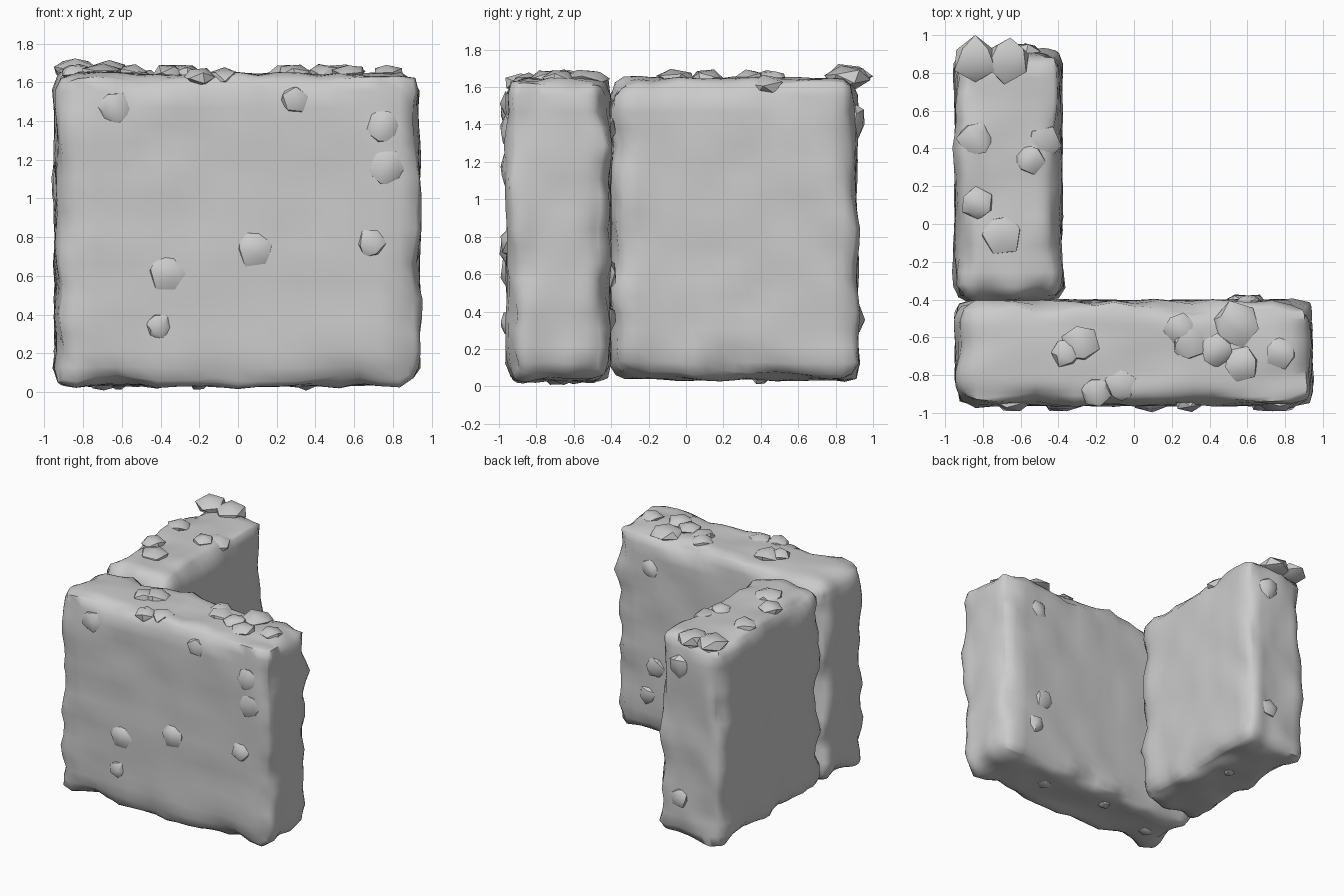
import bpy, bmesh, math, random
from mathutils import Vector, Euler, noise

if "Cube" in bpy.data.objects:
    bpy.data.objects.remove(bpy.data.objects["Cube"])

random.seed(4)
stone_mat = bpy.data.materials.new("grey stone")
stone_mat.diffuse_color = (0.6, 0.6, 0.6, 1)
stone_mat.use_nodes = True
stone_mat.node_tree.nodes["Principled BSDF"].inputs["Base Color"].default_value = stone_mat.diffuse_color


def finish(bm, name, angle):
    mesh = bpy.data.meshes.new(name)
    bm.to_mesh(mesh)
    bm.free()
    mesh.materials.append(stone_mat)
    ob = bpy.data.objects.new(name, mesh)
    bpy.context.collection.objects.link(ob)
    bpy.ops.object.select_all(action='DESELECT')
    ob.select_set(True)
    bpy.context.view_layer.objects.active = ob
    bpy.ops.object.shade_smooth_by_angle(angle=math.radians(angle))
    return ob


def slab(name, lo, hi, r=0.125):
    """Lumpy block: rounded box whose worn edges wobble more than its faces."""
    lo, hi = Vector(lo), Vector(hi)
    bm = bmesh.new()
    bmesh.ops.create_cube(bm, size=1)
    bmesh.ops.subdivide_edges(bm, edges=bm.edges[:], cuts=17, use_grid_fill=True)
    for v in bm.verts:
        p = Vector([lo[i] + (v.co[i] + 0.5) * (hi[i] - lo[i]) for i in range(3)])
        core = Vector([min(max(p[i], lo[i] + r), hi[i] - r) for i in range(3)])
        n = (p - core).normalized()
        # nearness to an edge: second smallest distance to the six planes
        dist = sorted(min(p[i] - lo[i], hi[i] - p[i]) for i in range(3))[1]
        edge = max(0, 1 - dist / 0.2)
        lump = noise.noise(p * 5) * (0.016 + 0.045 * edge)
        v.co = core + n * (r + lump)
        v.co.z = max(v.co.z, 0.005)
    bmesh.ops.recalc_face_normals(bm, faces=bm.faces[:])
    return finish(bm, name, 60)


def pebbles(name, spots, axis, depth=0.05):
    """Flattened faceted stones (x, y, z, radius), squashed along one axis."""
    bm = bmesh.new()
    for x, y, z, r in spots:
        made = bmesh.ops.create_icosphere(bm, subdivisions=1, radius=r)["verts"]
        tilt = Euler([random.uniform(0, math.tau) for _ in range(3)]).to_matrix()
        for v in made:
            a, b, c = tilt @ v.co * random.uniform(0.97, 1.1)
            c *= depth / r
            v.co = Vector((x, y, z)) + (Vector((a, b, c)) if axis == 'z'
                                        else Vector((a, -c, b)))
    bmesh.ops.recalc_face_normals(bm, faces=bm.faces[:])
    return finish(bm, name, 40)


# two walls forming an L
slab("front_wall", (-0.94, -0.957, 0.035), (0.94, -0.407, 1.647))
slab("side_wall", (-0.945, -0.402, 0.035), (-0.385, 0.917, 1.647))

# stones set in the front face
front = [(-0.64, 1.47, .09), (0.29, 1.51, .075), (0.75, 1.37, .095), (0.77, 1.16, .105),
         (0.69, 0.77, .08), (0.085, 0.74, .1), (-0.365, 0.61, .105), (-0.41, 0.34, .07)]
pebbles("front_face_stones", [(x, -0.945, z, r) for x, z, r in front], 'y')

# stones in the back of the front wall and the end of the side wall
back = [(0.61, -0.42, 1.38, .08), (0.56, -0.42, 0.60, .09), (0.63, -0.42, 0.36, .075),
        (-0.58, 0.91, 1.42, .09), (-0.58, 0.905, 0.36, .08)]
pebbles("back_face_stones", back, 'y')

# stones lying on top of the walls
top = [(-0.36, -0.68, .08), (-0.28, -0.63, .1), (-0.2, -0.89, .085), (-0.07, -0.85, .09),
       (0.24, -0.55, .085), (0.29, -0.63, .095), (0.44, -0.67, .09), (0.54, -0.53, .12),
       (0.57, -0.74, .095), (0.78, -0.68, .085), (-0.84, 0.45, .095), (-0.55, 0.34, .08),
       (-0.83, 0.11, .09), (-0.70, -0.06, .11)]
pebbles("top_stones", [(x, y, 1.645 if y > -0.8 else 1.625, r) for x, y, r in top], 'z')
pebbles("top_corner_stones", [(-0.84, 0.87, 1.66, .12), (-0.67, 0.865, 1.65, .12),
                              (-0.49, 0.43, 1.60, .105)], 'z', 0.065)

# small stones poking out underneath
pebbles("underside_stones", [(0.35, -0.65, .045, .06), (-0.2, -0.6, .045, .05),
                             (-0.7, -0.7, .04, .06), (-0.62, 0.4, .045, .05)], 'z', 0.036)
